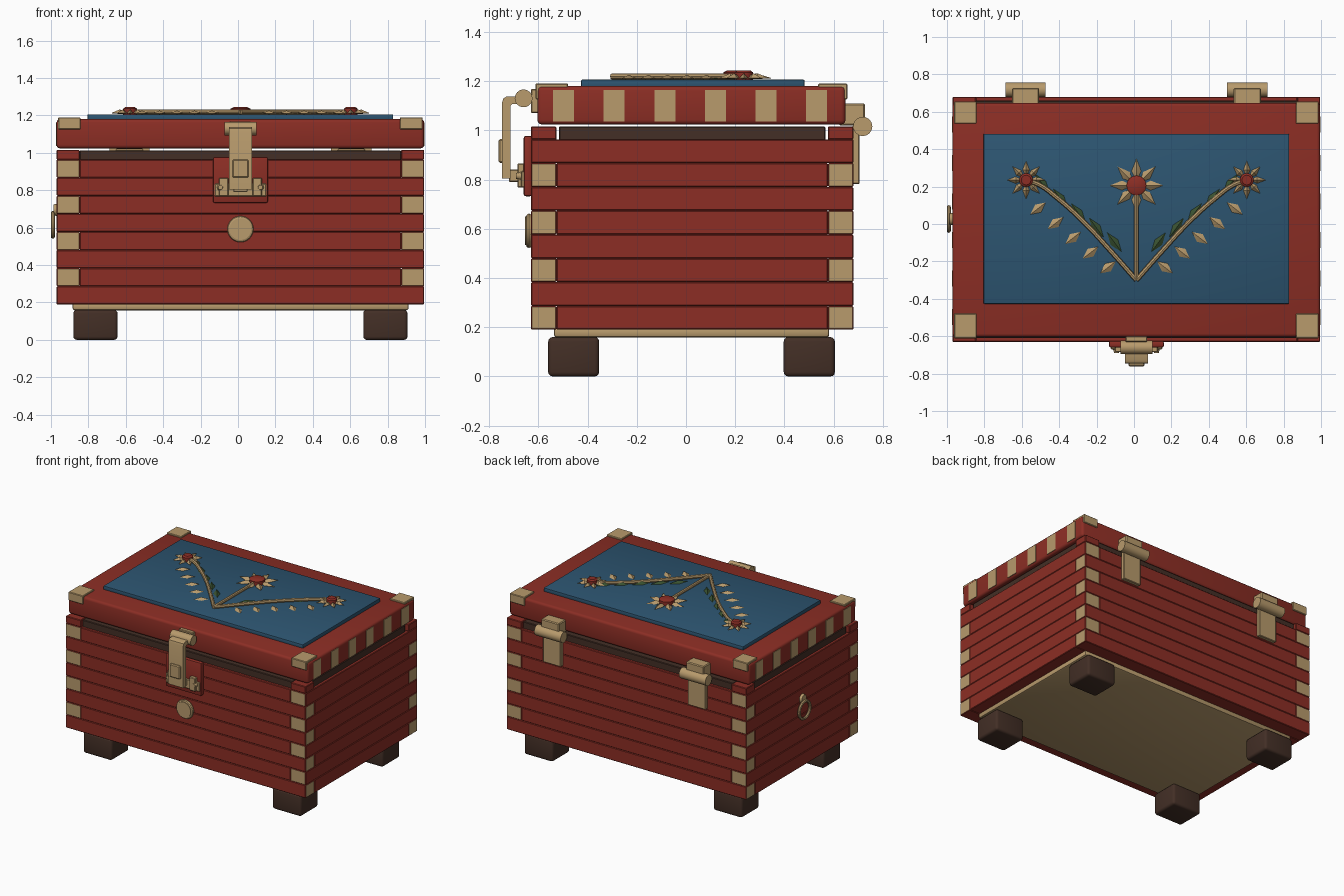
import bpy, bmesh, math
from mathutils import Matrix, Vector

if "Cube" in bpy.data.objects:
    bpy.data.objects.remove(bpy.data.objects["Cube"])

CX, CY = 0.013, 0.025          # middle of the chest body


def material(name, rgb):
    m = bpy.data.materials.new(name)
    m.diffuse_color = (*rgb, 1)
    m.use_nodes = True
    m.node_tree.nodes["Principled BSDF"].inputs["Base Color"].default_value = m.diffuse_color
    return m


RED = material("red_paint", (0.262, 0.027, 0.018))
TAN = material("tan_brass", (0.479, 0.325, 0.150))
BLUE = material("blue_paint", (0.026, 0.091, 0.165))
DARK = material("dark_wood", (0.056, 0.028, 0.019))
GREEN = material("leaf_green", (0.042, 0.084, 0.030))


def finish(bm, name, *mats):
    bmesh.ops.recalc_face_normals(bm, faces=bm.faces)
    me = bpy.data.meshes.new(name)
    bm.to_mesh(me)
    bm.free()
    ob = bpy.data.objects.new(name, me)
    for m in mats:
        me.materials.append(m)
    bpy.context.collection.objects.link(ob)
    return ob


def box(name, x, y, z, mat, bevel=0.004, seg=1, end_axis=None):
    """Box from three (low, high) ranges; end_axis paints its two end faces tan."""
    bm = bmesh.new()
    bmesh.ops.create_cube(bm, size=1)
    for v in bm.verts:
        v.co = Vector([(r[0] + r[1]) / 2 + c * (r[1] - r[0]) for r, c in zip((x, y, z), v.co)])
    if bevel:
        bmesh.ops.bevel(bm, geom=bm.edges[:], offset=bevel, segments=seg, profile=0.5, affect='EDGES')
    bm.normal_update()
    if end_axis is not None:
        for f in bm.faces:
            f.material_index = int(abs(f.normal[end_axis]) > 0.9)
        return finish(bm, name, mat, TAN)
    return finish(bm, name, mat)


def cylinder(name, center, r, depth, axis, mat, r2=None, seg=24):
    bm = bmesh.new()
    bmesh.ops.create_cone(bm, cap_ends=True, segments=seg, radius1=r,
                          radius2=r if r2 is None else r2, depth=depth)
    rot = Vector((0, 0, 1)).rotation_difference(Vector(axis)).to_matrix().to_4x4()
    bm.transform(Matrix.Translation(center) @ rot)
    return finish(bm, name, mat)


def torus(name, center, R, r, rot, mat):
    bpy.ops.mesh.primitive_torus_add(location=center, rotation=rot, major_radius=R,
                                     minor_radius=r, major_segments=32, minor_segments=8)
    ob = bpy.context.object
    ob.name = name
    ob.data.materials.append(mat)


def profile_x(name, pts, x, mat):
    """Extrude a (y, z) outline along x."""
    bm = bmesh.new()
    f = bm.faces.new([bm.verts.new((x[0], *p)) for p in pts])
    g = bmesh.ops.extrude_face_region(bm, geom=[f])
    bmesh.ops.translate(bm, vec=(x[1] - x[0], 0, 0),
                        verts=[v for v in g["geom"] if isinstance(v, bmesh.types.BMVert)])
    return finish(bm, name, mat)


def add_leaf(bm, x, y, z, length, width, height, angle, peak=0.5):
    """Faceted diamond leaf lying flat, centred on (x, y)."""
    h = length / 2
    p = length * (peak - 0.5)
    m = Matrix.Translation((x, y, z)) @ Matrix.Rotation(angle, 4, 'Z')
    a, b, c, d, top, low = [bm.verts.new(m @ Vector(q)) for q in (
        (-h, 0, 0), (p, -width / 2, 0), (h, 0, 0), (p, width / 2, 0), (p, 0, height), (p, 0, -0.004))]
    for s, t in ((a, b), (b, c), (c, d), (d, a)):
        bm.faces.new((s, t, top))
        bm.faces.new((t, s, low))


# --- Body: finger-jointed planks in eight rows
X0, X1, Y0, Y1 = -0.97, 0.995, -0.63, 0.68
TX, TY, Z0, H = 0.123, 0.103, 0.19, 0.0967
for i in range(8):
    z = (Z0 + i * H, Z0 + (i + 1) * H)
    long_x = i % 2 == 0
    xr = (X0, X1) if long_x else (X0 + TX, X1 - TX)
    yr = (Y0 + TY, Y1 - TY) if long_x else (Y0, Y1)
    for tag, y in (("front", (Y0, Y0 + TY)), ("back", (Y1 - TY, Y1))):
        box(f"{tag}_plank", xr, y, z, RED, end_axis=0 if long_x else None)
    for tag, x in (("left", (X0, X0 + TX)), ("right", (X1 - TX, X1))):
        box(f"{tag}_plank", x, yr, z, RED, end_axis=None if long_x else 1)

# Top row: red corner blocks and a recessed dark rim
zt = Z0 + 8 * H
for x in ((X0, X0 + TX), (X1 - TX, X1)):
    for y in ((Y0, Y0 + TY), (Y1 - TY, Y1)):
        box("corner_block", x, y, (zt, 1.016), RED)
for y in ((Y0 + 0.02, Y0 + TY), (Y1 - TY, Y1 - 0.02)):
    box("rim_long", (X0 + TX, X1 - TX), y, (zt - 0.005, 1.013), DARK)
for x in ((X0 + 0.02, X0 + TX), (X1 - TX, X1 - 0.02)):
    box("rim_side", x, (Y0 + TY + 0.01, Y1 - TY - 0.01), (zt - 0.005, 1.015), DARK)

# --- Base slab and feet
box("base_slab", (-0.885, 0.912), (-0.537, 0.582), (0.158, 0.2), TAN, 0.012, 2)
for x in ((-0.88, -0.644), (0.67, 0.906)):
    for y in ((-0.56, -0.353), (0.397, 0.605)):
        box("foot", x, y, (0, 0.16), DARK, 0.018, 3)

# --- Lid with side inlays, corner caps and painted panel
box("lid", (X0, X1), (-0.604, 0.648), (1.024, 1.18), RED, 0.018, 3)
for i in range(6):
    y = -0.54 + i * 0.2057
    for x in ((X0 - 0.003, X0 + 0.004), (X1 - 0.004, X1 + 0.003)):
        box("lid_inlay", x, (y, y + 0.085), (1.036, 1.163), TAN, 0)
for x in ((-0.962, -0.842), (0.865, 0.987)):
    for y in ((-0.612, -0.479), (0.537, 0.656)):
        box("lid_corner_cap", x, y, (1.126, 1.19), TAN)
box("lid_panel", (-0.805, 0.83), (-0.427, 0.482), (1.17, 1.206), BLUE, 0.006, 2)

# --- Back hinges
for hx in (-0.58, 0.606):
    box("hinge_upper_leaf", (hx - 0.073, hx + 0.073), (0.62, 0.727), (1.02, 1.11), TAN, 0.006)
    box("hinge_lower_leaf", (hx - 0.073, hx + 0.073), (0.675, 0.705), (0.782, 1.02), TAN, 0.004)
    cylinder("hinge_barrel", (hx, 0.718, 1.016), 0.039, 0.216, (1, 0, 0), TAN)

# --- Front clasp
box("clasp_backplate", (-0.134, 0.16), (-0.66, -0.625), (0.732, 0.978), RED, 0.01, 2)
box("clasp_lid_plate", (-0.045, 0.07), (-0.63, -0.6), (1.07, 1.168), TAN)
cylinder("clasp_barrel", (CX, -0.66, 1.13), 0.036, 0.172, (1, 0, 0), TAN)
profile_x("clasp_strap", [(-0.66, 1.138), (-0.728, 1.138), (-0.742, 1.13), (-0.747, 1.115), (-0.747, 0.805),
                          (-0.713, 0.805), (-0.713, 1.1), (-0.705, 1.108), (-0.66, 1.108)], (-0.048, 0.074), TAN)
box("clasp_strap_plate", (-0.03, 0.056), (-0.761, -0.74), (0.867, 0.964), TAN, 0.006)
box("clasp_catch_base", (-0.125, 0.152), (-0.67, -0.655), (0.767, 0.835), TAN)
box("clasp_staple", (-0.025, 0.051), (-0.72, -0.66), (0.79, 0.84), TAN)
for s in (-1, 1):
    xs = sorted((CX + s * 0.065, CX + s * 0.115))
    box("clasp_catch_lug", xs, (-0.685, -0.655), (0.768, 0.866), TAN)
    cylinder("clasp_rivet", (CX + s * 0.107, -0.68, 0.815), 0.018, 0.02, (0, -1, 0), TAN, 0.012, 12)

# --- Round front boss and the left ring handle
cylinder("front_boss", (CX, -0.638, 0.592), 0.058, 0.034, (0, -1, 0), TAN, seg=32)
torus("front_boss_rim", (CX, -0.638, 0.592), 0.058, 0.012, (math.pi / 2, 0, 0), TAN)
cylinder("ring_mount", (-0.974, 0.027, 0.695), 0.036, 0.026, (-1, 0, 0), TAN, 0.028)
torus("ring_handle", (-0.99, 0.027, 0.615), 0.063, 0.011, (0, math.pi / 2, 0), TAN)

# --- Flower decoration on the lid panel
ZP = 1.206


def stem(name, pts, r):
    cu = bpy.data.curves.new(name, 'CURVE')
    cu.dimensions = '3D'
    cu.bevel_depth, cu.bevel_resolution, cu.use_fill_caps = r, 2, True
    cu.resolution_u = 6
    sp = cu.splines.new('BEZIER')
    sp.bezier_points.add(len(pts) - 1)
    for bp, (x, y) in zip(sp.bezier_points, pts):
        bp.co = (x, y, ZP + 0.013)
        bp.handle_left_type = bp.handle_right_type = 'AUTO'
    ob = bpy.data.objects.new(name, cu)
    bpy.context.collection.objects.link(ob)
    cu.materials.append(TAN)
    bpy.ops.object.select_all(action='DESELECT')
    bpy.context.view_layer.objects.active = ob
    ob.select_set(True)
    bpy.ops.object.convert(target='MESH')


def flower(name, x, y, radius, disc):
    bm = bmesh.new()
    for k in range(8):
        a = k * math.pi / 4
        d = radius * 0.58
        add_leaf(bm, x + d * math.cos(a), y + d * math.sin(a), ZP + 0.006,
                 radius * 0.84, radius * 0.36, 0.02, a, 0.45)
    finish(bm, name + "_petals", TAN)
    cylinder(name + "_disc", (x, y, ZP + 0.015), disc, 0.03, (0, 0, 1), RED, seg=16)
    cylinder(name + "_dome", (x, y, ZP + 0.034), disc, 0.008, (0, 0, 1), RED, disc * 0.7, 16)


stem("middle_stem", [(CX, -0.3), (CX, 0.2)], 0.012)
flower("middle_flower", CX, 0.206, 0.143, 0.053)
buds, leaves = bmesh.new(), bmesh.new()
for s in (-1, 1):
    stem("side_stem", [(CX + s * u, v) for u, v in
                       ((0, -0.3), (0.15, -0.13), (0.28, 0.01), (0.43, 0.145), (0.52, 0.21), (0.59, 0.233))], 0.013)
    flower("side_flower", CX + s * 0.59, 0.235, 0.102, 0.037)
    for k in range(5):
        u = k / 4
        ang = -0.66 if s > 0 else math.pi + 0.66
        add_leaf(buds, CX + s * (0.152 + 0.374 * u), -0.232 + 0.315 * u, ZP + 0.004,
                 0.105, 0.052, 0.016, ang)
        ang = 0.93 if s > 0 else math.pi - 0.93
        add_leaf(leaves, CX + s * (0.118 + 0.385 * u), -0.098 + 0.312 * u, ZP + 0.004,
                 0.13, 0.048, 0.016, ang)
finish(buds, "bud_leaves", TAN)
finish(leaves, "green_leaves", GREEN)

# --- Smooth the rounded parts, keeping hard edges
bpy.ops.object.select_all(action='SELECT')
bpy.context.view_layer.objects.active = bpy.data.objects["lid"]
bpy.ops.object.shade_smooth_by_angle(angle=math.radians(32))
